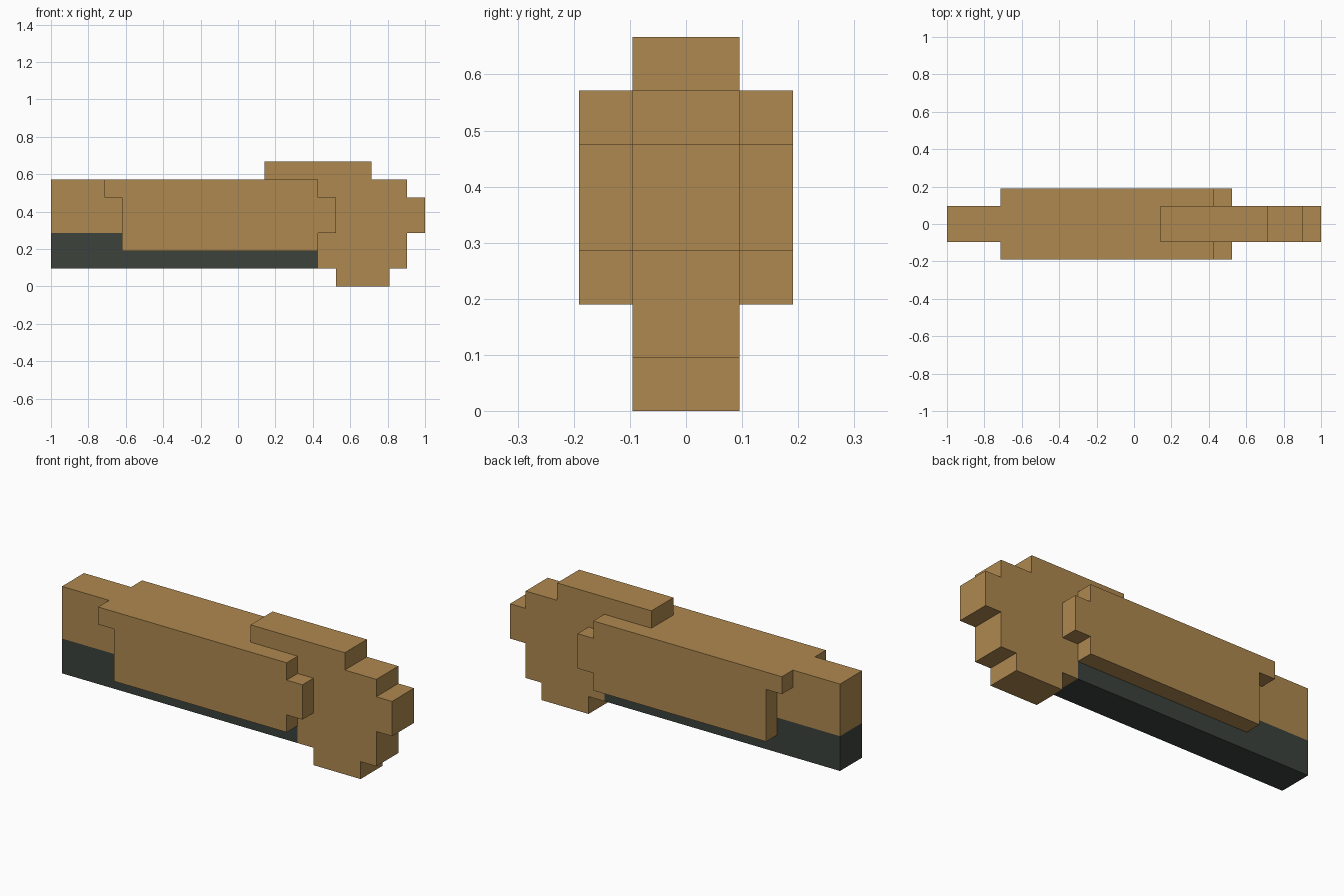
import bpy
import bmesh

if "Cube" in bpy.data.objects:
    bpy.data.objects.remove(bpy.data.objects["Cube"], do_unlink=True)

U = 2 / 21  # one block; the model is 21 blocks long


def material(name, rgb):
    m = bpy.data.materials.new(name)
    m.use_nodes = True
    colour = (*rgb, 1)
    m.diffuse_color = colour
    bsdf = m.node_tree.nodes["Principled BSDF"]
    bsdf.inputs["Base Color"].default_value = colour
    bsdf.inputs["Roughness"].default_value = 0.8
    return m


wood = material("tan wood", (0.43, 0.25, 0.08))
dark = material("dark grey", (0.045, 0.055, 0.046))


def slab(name, outline, y0, y1, mat):
    """Extrude an outline of (x, z) block corners from y0 to y1."""
    bm = bmesh.new()
    face = bm.faces.new([bm.verts.new(((x - 10.5) * U, y0 * U, z * U)) for x, z in outline])
    new = bmesh.ops.extrude_face_region(bm, geom=[face])["geom"]
    verts = [v for v in new if isinstance(v, bmesh.types.BMVert)]
    bmesh.ops.translate(bm, verts=verts, vec=(0, (y1 - y0) * U, 0))
    bmesh.ops.recalc_face_normals(bm, faces=bm.faces)
    mesh = bpy.data.meshes.new(name)
    bm.to_mesh(mesh)
    bm.free()
    mesh.materials.append(mat)
    obj = bpy.data.objects.new(name, mesh)
    bpy.context.collection.objects.link(obj)
    return obj


# Stepped central body with the raised top ridge, foot and end knob
slab("body", [(0, 3), (15, 3), (15, 1), (16, 1), (16, 0), (19, 0), (19, 1),
              (20, 1), (20, 3), (21, 3), (21, 5), (20, 5), (20, 6), (18, 6),
              (18, 7), (12, 7), (12, 6), (0, 6)], -1, 1, wood)

# Dark strip along the underside
slab("lower_strip", [(0, 1), (15, 1), (15, 3), (0, 3)], -1, 1, dark)

# Matching stepped plates on both sides
plate = [(4, 2), (15, 2), (15, 3), (16, 3), (16, 5), (15, 5), (15, 6),
         (3, 6), (3, 5), (4, 5)]
for name, y0, y1 in (("front_side_plate", -2, -1), ("back_side_plate", 1, 2)):
    slab(name, plate, y0, y1, wood)
